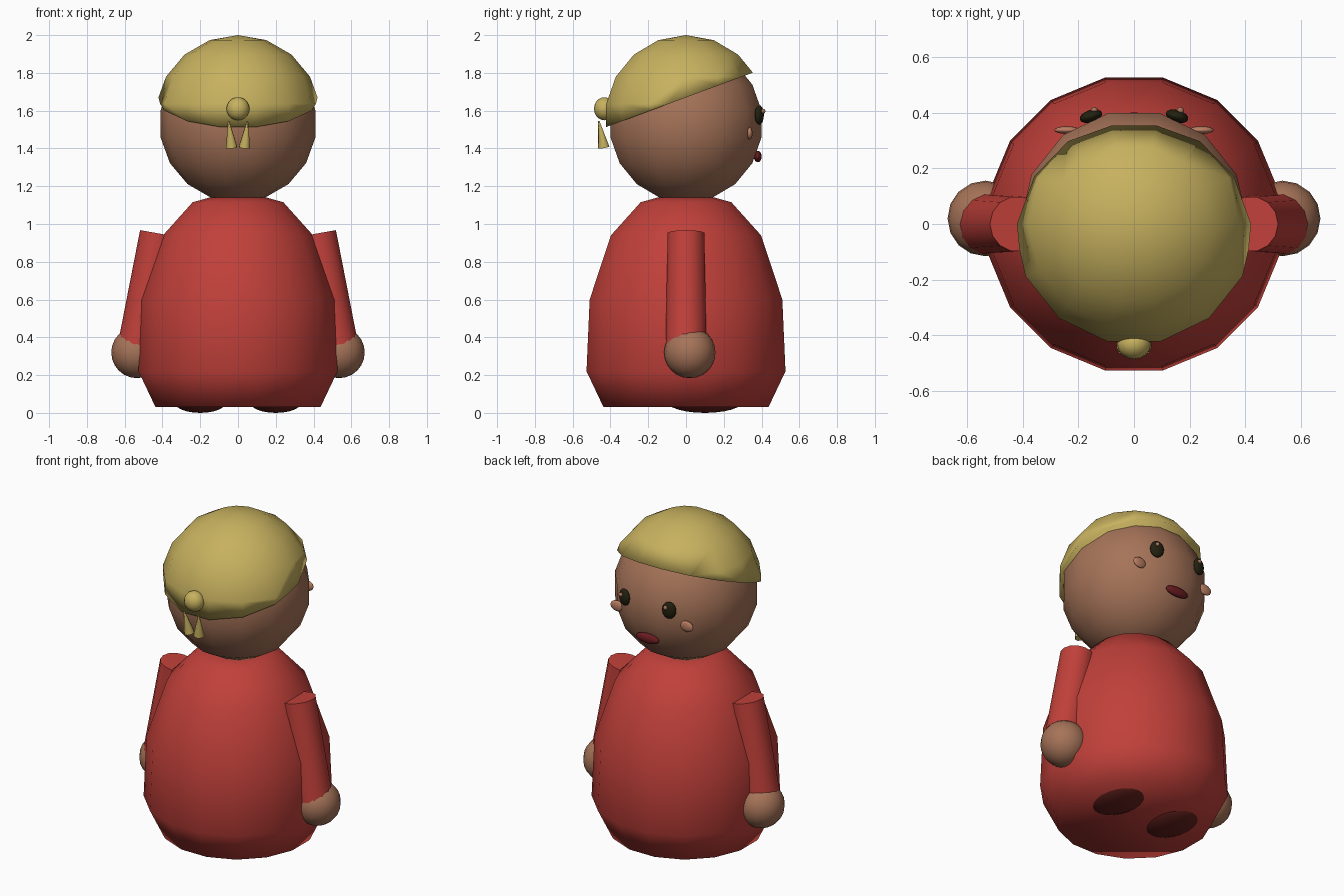
import bpy, bmesh, math
from mathutils import Vector, Matrix

old = bpy.data.objects.get("Cube")
if old:
    bpy.data.objects.remove(old, do_unlink=True)


def material(name, rgb):
    m = bpy.data.materials.new(name)
    m.use_nodes = True
    m.diffuse_color = (*rgb, 1)
    m.node_tree.nodes["Principled BSDF"].inputs["Base Color"].default_value = (*rgb, 1)
    return m


RED = material("red_cloth", (0.53, 0.051, 0.042))
SKIN = material("skin", (0.38, 0.172, 0.098))
HAIR = material("blond_hair", (0.57, 0.44, 0.114))
DARK = material("dark_eye", (0.017, 0.015, 0.005))
MAROON = material("maroon", (0.14, 0.011, 0.014))
SHOE = material("dark_red_shoe", (0.13, 0.016, 0.013))
BLUSH = material("blush", (0.5, 0.21, 0.125))


def finish(name, bm, mat, smooth_angle=180):
    bmesh.ops.recalc_face_normals(bm, faces=bm.faces)
    for f in bm.faces:
        f.smooth = True
    for e in bm.edges:
        if len(e.link_faces) == 2:
            e.smooth = e.calc_face_angle() < math.radians(smooth_angle)
    mesh = bpy.data.meshes.new(name)
    bm.to_mesh(mesh)
    bm.free()
    mesh.materials.append(mat)
    ob = bpy.data.objects.new(name, mesh)
    bpy.context.collection.objects.link(ob)
    return ob


def ball(name, centre, radii, mat, segments=14, rings=9, turn=0, cut=None):
    """Ellipsoid, turned about z, optionally sliced by a (point, normal) plane."""
    bm = bmesh.new()
    bmesh.ops.create_uvsphere(bm, u_segments=segments, v_segments=rings, radius=1)
    # put a vertex on the front-back line
    spin = Matrix.Rotation(math.pi / 2, 4, 'Z')
    place = Matrix.Translation(centre) @ Matrix.Rotation(turn, 4, 'Z')
    bm.transform(place @ Matrix.Diagonal((*radii, 1)) @ spin)
    if cut:
        geom = bm.verts[:] + bm.edges[:] + bm.faces[:]
        res = bmesh.ops.bisect_plane(bm, geom=geom, plane_co=cut[0], plane_no=cut[1],
                                     clear_inner=True)
        rim = [e for e in res["geom_cut"] if isinstance(e, bmesh.types.BMEdge)]
        bmesh.ops.contextual_create(bm, geom=rim)
    return finish(name, bm, mat, 180)


def tube(name, start, end, r1, r2, mat, segments=14):
    """Straight tapered tube from start to end."""
    a, b = Vector(start), Vector(end)
    bm = bmesh.new()
    bmesh.ops.create_cone(bm, cap_ends=True, segments=segments, radius1=r1, radius2=r2,
                          depth=(b - a).length)
    turn = (b - a).to_track_quat('Z', 'Y').to_matrix().to_4x4()
    bm.transform(Matrix.Translation((a + b) / 2) @ turn)
    return finish(name, bm, mat, 60)


# Gown: lathed profile of (radius, height), sixteen sides
profile = [(0.445, 0.03), (0.537, 0.22), (0.52, 0.60), (0.405, 0.94), (0.245, 1.115), (0.155, 1.14)]
sides = 16
bm = bmesh.new()
rings = []
for r, z in profile:
    angles = [(i + 0.5) * math.tau / sides for i in range(sides)]
    rings.append([bm.verts.new((r * math.cos(t), r * math.sin(t), z)) for t in angles])
for low, high in zip(rings, rings[1:]):
    for i in range(sides):
        j = (i + 1) % sides
        bm.faces.new((low[i], low[j], high[j], high[i]))
bm.faces.new(rings[0][::-1])
bm.faces.new(rings[-1])
finish("gown", bm, RED)

# Head, and hair sliced by a plane sloping up towards the face
ball("head", (0, 0, 1.53), (0.416,) * 3, SKIN)
slope = Vector((0, -0.37, 1)).normalized()
ball("hair", (0, 0, 1.56), (0.44,) * 3, HAIR, cut=((0, 0, 1.67), slope))

# Hair knot
ball("hair_knot", (0, -0.432, 1.61), (0.061, 0.055, 0.061), HAIR, 16, 10)

for side, s in (("left", 1), ("right", -1)):
    # Arms, hands and feet
    tube(side + "_sleeve", (0.42 * s, 0, 0.95), (0.525 * s, 0, 0.36), 0.1, 0.11, RED)
    ball(side + "_hand", (0.535 * s, 0.02, 0.32), (0.136,) * 3, SKIN, 16, 12)
    ball(side + "_foot", (0.2 * s, 0.1, 0.06), (0.14, 0.2, 0.06), SHOE, 20, 12)
    # Loose hair ends below the knot
    tube(side + "_hair_end", (0.034 * s, -0.435, 1.405), (0.05 * s, -0.462, 1.545),
         0.031, 0.004, HAIR, 8)
    # Face details
    ball(side + "_eye", (0.155 * s, 0.388, 1.577), (0.042, 0.022, 0.052), DARK, 16, 10, -0.3 * s)
    ball(side + "_eye_glint", (0.155 * s + 0.012, 0.408, 1.597), (0.013,) * 3, SKIN, 10, 6)
    ball(side + "_cheek", (0.242 * s, 0.338, 1.48), (0.045, 0.014, 0.033), BLUSH, 16, 10)

ball("mouth", (0, 0.38, 1.357), (0.08, 0.021, 0.03), MAROON, 16, 10)
